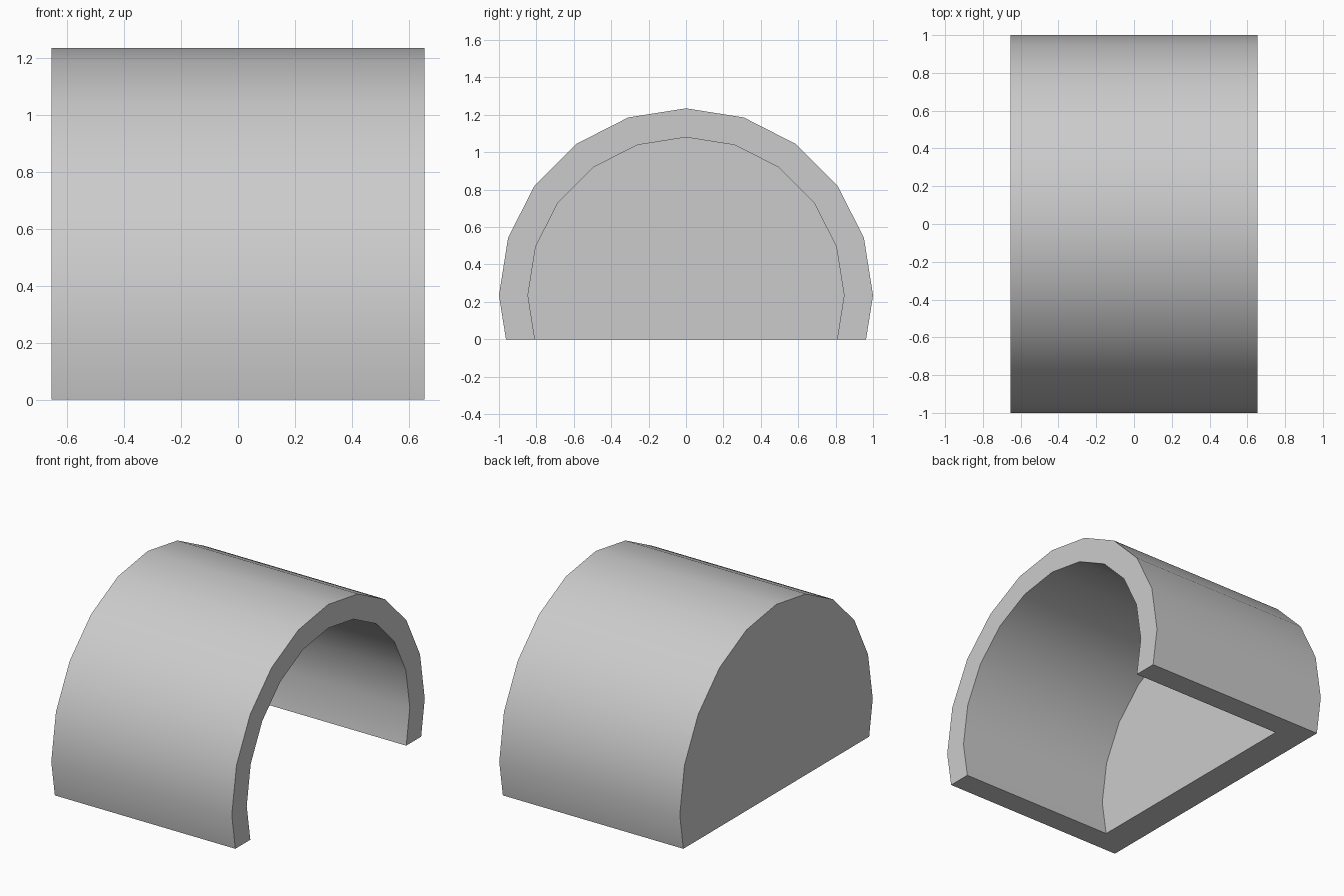
import bpy
import bmesh
from math import cos, sin, pi, radians

cube = bpy.data.objects.get("Cube")
if cube:
    bpy.data.objects.remove(cube, do_unlink=True)

HALF_WIDTH = 0.655      # along x
AXIS_Z = 0.235          # height of the arch centre
OUTER_R, INNER_R = 1.0, 0.845
END_WALL = 0.2          # thickness of the closed end
STEP = pi / 10          # twenty-sided circle


def arch(radius):
    """(y, z) points of a circle cut off flat at the ground."""
    pts = [(radius * cos(i * STEP), AXIS_Z + radius * sin(i * STEP)) for i in range(11)]
    below_y, below_z = radius * cos(STEP), AXIS_Z - radius * sin(STEP)
    t = AXIS_Z / (AXIS_Z - below_z)
    foot = radius + (below_y - radius) * t
    return [(foot, 0.0)] + pts + [(-foot, 0.0)]


bm = bmesh.new()


def ring(radius, x):
    return [bm.verts.new((x, y, z)) for y, z in arch(radius)]


# Rings in order: closed end, open rim, inner rim, inner end wall
rings = [ring(OUTER_R, -HALF_WIDTH), ring(OUTER_R, HALF_WIDTH),
         ring(INNER_R, HALF_WIDTH), ring(INNER_R, -HALF_WIDTH + END_WALL)]

# Outer skin, open rim and inner skin
for a, b in zip(rings, rings[1:]):
    for i in range(len(a) - 1):
        bm.faces.new((a[i], a[i + 1], b[i + 1], b[i]))

# Both sides of the end wall
bm.faces.new(rings[0])
bm.faces.new(rings[3])

# Underside: two side strips and the strip below the end wall
for end in (0, -1):
    bm.faces.new([r[end] for r in rings])
bm.faces.new((rings[0][0], rings[0][-1], rings[3][-1], rings[3][0]))

bmesh.ops.recalc_face_normals(bm, faces=bm.faces)
mesh = bpy.data.meshes.new("arched_shelter")
bm.to_mesh(mesh)
bm.free()

shelter = bpy.data.objects.new("arched_shelter", mesh)
bpy.context.collection.objects.link(shelter)

# Plain grey
grey = bpy.data.materials.new("light_grey")
grey.use_nodes = True
colour = (0.6, 0.6, 0.6, 1.0)
grey.diffuse_color = colour
grey.node_tree.nodes["Principled BSDF"].inputs["Base Color"].default_value = colour
mesh.materials.append(grey)

# Smooth curve, crisp rims
bpy.ops.object.select_all(action='DESELECT')
shelter.select_set(True)
bpy.context.view_layer.objects.active = shelter
bpy.ops.object.shade_smooth_by_angle(angle=radians(30))
